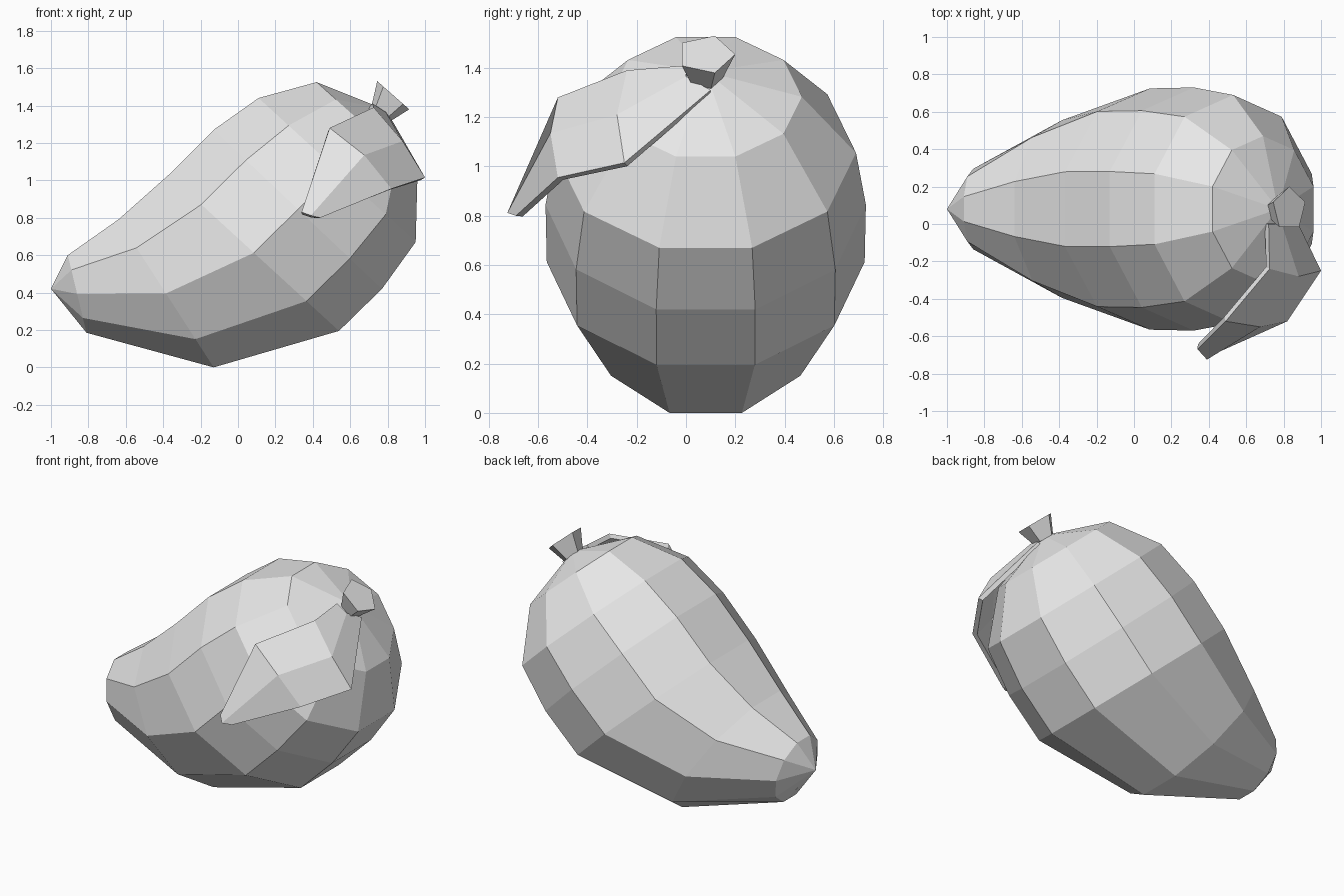
import bpy
import bmesh
import math
from mathutils import Vector

default_cube = bpy.data.objects.get("Cube")
if default_cube:
    bpy.data.objects.remove(default_cube, do_unlink=True)

grey = bpy.data.materials.new("plain_grey")
grey.use_nodes = True
grey.diffuse_color = (0.8, 0.8, 0.8, 1)
grey.node_tree.nodes["Principled BSDF"].inputs["Base Color"].default_value = grey.diffuse_color


def add_object(name, bm):
    """Turn a bmesh into a flat shaded object."""
    mesh = bpy.data.meshes.new(name)
    bm.to_mesh(mesh)
    bm.free()
    mesh.materials.append(grey)
    obj = bpy.data.objects.new(name, mesh)
    bpy.context.collection.objects.link(obj)
    return obj


def add_ring(bm, centre, across, along, sides, offset):
    """Vertices on an ellipse spanned by two half-axes."""
    ring = []
    for i in range(sides):
        angle = math.tau * (i + offset) / sides
        ring.append(bm.verts.new(centre + across * math.cos(angle) + along * math.sin(angle)))
    return ring


def bridge(bm, lower, upper):
    count = len(lower)
    for i in range(count):
        j = (i + 1) % count
        bm.faces.new((lower[i], lower[j], upper[j], upper[i]))


def cap_with_point(bm, ring, point):
    tip = bm.verts.new(point)
    for i, vert in enumerate(ring):
        bm.faces.new((vert, ring[i - 1], tip))


# Fruit body: ten-sided tilted rings, each from its top and bottom edge and radius
MIDDLE_Y = 0.08
SIDES = 10
profile = [
    ((-0.91, 0.60), (-0.81, 0.185), 0.215),
    ((-0.64, 0.79), (-0.13, 0.0), 0.475),
    ((-0.37, 1.03), (0.54, 0.195), 0.645),
    ((-0.13, 1.27), (0.77, 0.42), 0.65),
    ((0.11, 1.44), (0.95, 0.67), 0.61),
    ((0.42, 1.525), (0.96, 1.04), 0.39),
]
body = bmesh.new()
rings = []
for top, bottom, radius in profile:
    top = Vector((top[0], MIDDLE_Y, top[1]))
    bottom = Vector((bottom[0], MIDDLE_Y, bottom[1]))
    half_axis = (top - bottom) / (2 * math.cos(math.pi / SIDES))
    rings.append(add_ring(body, (top + bottom) / 2, Vector((0, radius, 0)), half_axis, SIDES, 0))
for lower, upper in zip(rings, rings[1:]):
    bridge(body, lower, upper)
cap_with_point(body, rings[0], (-1, MIDDLE_Y, 0.42))
cap_with_point(body, rings[-1], (0.77, MIDDLE_Y, 1.385))
bmesh.ops.recalc_face_normals(body, faces=body.faces)
add_object("fruit_body", body)

# Stem: five-sided stub that flares outwards
stem = bmesh.new()
side_axis = Vector((0, 1, 0))
down_axis = Vector((0.75, 0, -0.66))
base = add_ring(stem, Vector((0.765, MIDDLE_Y, 1.36)), side_axis * 0.07, down_axis * 0.07, 5, 0)
end = add_ring(stem, Vector((0.83, MIDDLE_Y, 1.455)), side_axis * 0.12, down_axis * 0.12, 5, 0)
bridge(stem, base, end)
stem.faces.new(base)
stem.faces.new(end)
bmesh.ops.recalc_face_normals(stem, faces=stem.faces)
add_object("stem", stem)

# Leaf: folded strip of left edge, midrib and right edge, from stem to tip
leaf_rows = [
    ((0.72, 0.0, 1.41), (0.79, 0.0, 1.365), (0.83, 0.1, 1.31)),
    ((0.725, -0.24, 1.39), (0.88, -0.28, 1.21), (1.0, -0.25, 1.015)),
    ((0.49, -0.52, 1.28), (0.675, -0.55, 1.135), (0.82, -0.52, 0.955)),
    ((0.34, -0.67, 0.83), (0.39, -0.725, 0.812), (0.44, -0.69, 0.80)),
]
leaf = bmesh.new()
grid = [[leaf.verts.new(point) for point in row] for row in leaf_rows]
for near, far in zip(grid, grid[1:]):
    for i in range(len(near) - 1):
        leaf.faces.new((near[i], far[i], far[i + 1], near[i + 1]))
leaf.normal_update()
leaf_object = add_object("leaf", leaf)
thickness = leaf_object.modifiers.new("thickness", "SOLIDIFY")
thickness.thickness = 0.03
thickness.offset = -1
